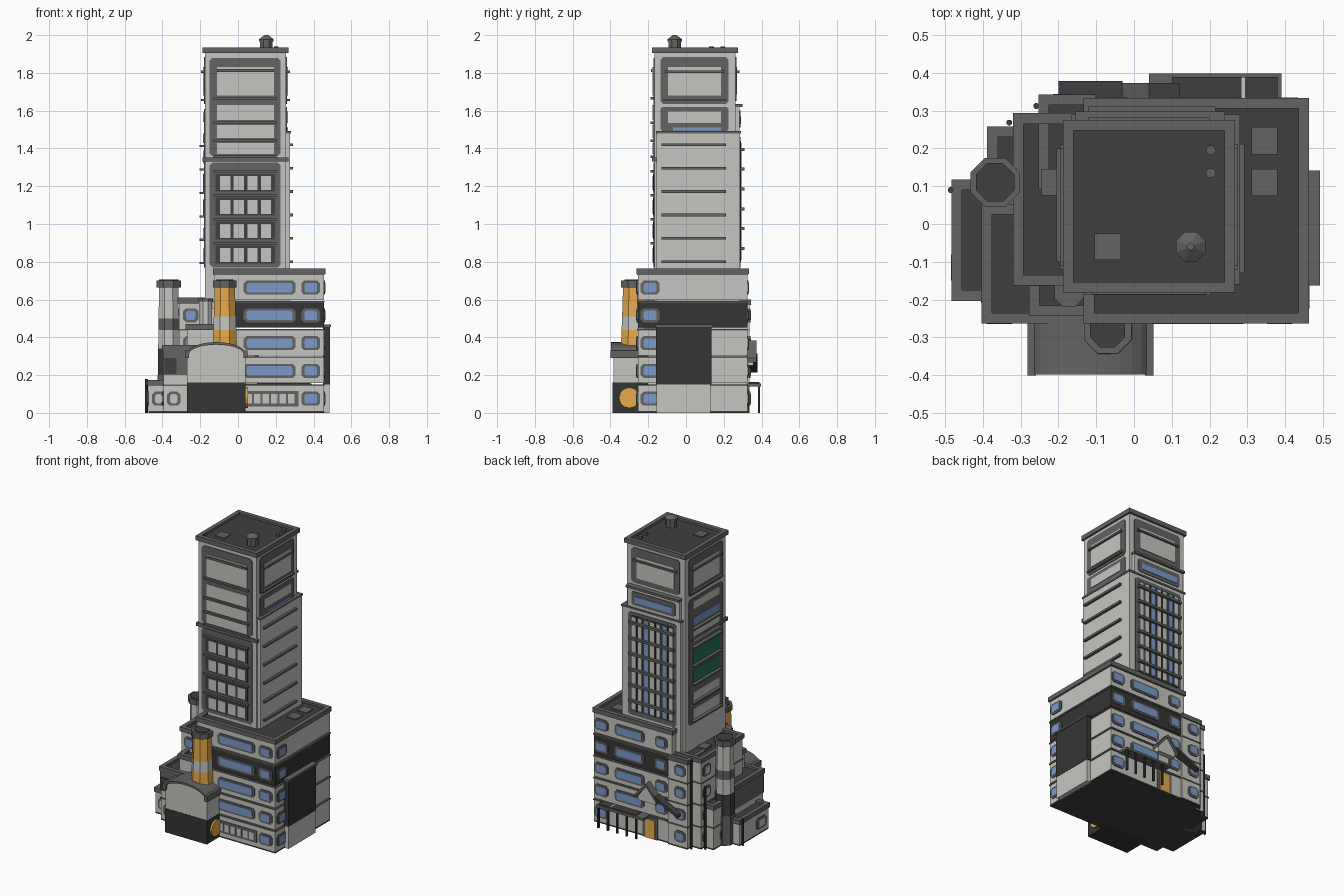
import bpy, bmesh, math
from mathutils import Matrix

if "Cube" in bpy.data.objects:
    bpy.data.objects.remove(bpy.data.objects["Cube"])


def material(name, r, g, b):
    m = bpy.data.materials.new(name)
    m.use_nodes = True
    m.diffuse_color = (r, g, b, 1)
    m.node_tree.nodes["Principled BSDF"].inputs["Base Color"].default_value = (r, g, b, 1)
    return m


LIGHT = material("light concrete", .56, .56, .53)
MID = material("grey trim", .125, .125, .125)
DARK = material("dark roofing", .05, .05, .05)
BLACK = material("charcoal cladding", .035, .035, .035)
BLUE = material("blue glass", .2, .32, .6)
GREEN = material("green glass", .02, .17, .1)
ORANGE = material("orange paint", .8, .4, .07)


class Part:
    """Collects solids in one mesh and turns them into a named object."""

    def __init__(self, name):
        self.name, self.bm, self.mats = name, bmesh.new(), []

    def paint(self, faces, mat):
        if mat not in self.mats:
            self.mats.append(mat)
        for f in faces:
            f.material_index = self.mats.index(mat)

    def box(self, x0, x1, y0, y1, z0, z1, mat):
        place = Matrix.Translation(((x0 + x1) / 2, (y0 + y1) / 2, (z0 + z1) / 2))
        size = Matrix.Diagonal((x1 - x0, y1 - y0, z1 - z0, 1))
        made = bmesh.ops.create_cube(self.bm, size=1, matrix=place @ size)
        self.paint({f for v in made["verts"] for f in v.link_faces}, mat)

    def cone(self, x, y, z0, z1, r0, r1, mat, sides=8):
        place = Matrix.Translation((x, y, (z0 + z1) / 2)) @ Matrix.Rotation(math.pi / sides, 4, "Z")
        made = bmesh.ops.create_cone(self.bm, cap_ends=True, segments=sides, radius1=r0,
                                     radius2=r1, depth=z1 - z0, matrix=place)
        self.paint({f for v in made["verts"] for f in v.link_faces}, mat)

    def prism(self, side, plane, outline, depth, mat):
        """Extrude a (u, z) outline outward from a wall plane."""
        sign = 1 if side in ("back", "left") else -1

        def at(u, z, d):
            p = plane + sign * d
            return (u, p, z) if side in ("front", "back") else (p, u, z)
        lo = [self.bm.verts.new(at(u, z, 0)) for u, z in outline]
        hi = [self.bm.verts.new(at(u, z, depth)) for u, z in outline]
        faces = [self.bm.faces.new(lo), self.bm.faces.new(hi)]
        for i in range(len(lo)):
            j = i - 1
            faces.append(self.bm.faces.new((lo[j], lo[i], hi[i], hi[j])))
        self.paint(faces, mat)

    def plate(self, side, plane, u0, u1, z0, z1, mat, depth=.005, cut=0.0):
        if cut:
            outline = [(u0 + cut, z0), (u1 - cut, z0), (u1, z0 + cut), (u1, z1 - cut),
                       (u1 - cut, z1), (u0 + cut, z1), (u0, z1 - cut), (u0, z0 + cut)]
        else:
            outline = [(u0, z0), (u1, z0), (u1, z1), (u0, z1)]
        self.prism(side, plane, outline, depth, mat)

    def window(self, side, plane, u0, u1, z, glass=BLUE):
        self.plate(side, plane, u0, u1, z - .037, z + .037, MID, .006, .015)
        self.plate(side, plane, u0 + .016, u1 - .016, z - .025, z + .025, glass, .009, .008)

    def roof(self, x0, x1, y0, y1, z, rim=.028, height=.03):
        """Raised parapet around a sunken dark deck."""
        self.box(x0 + rim, x1 - rim, y0 + rim, y1 - rim, z - height, z - height / 2, DARK)
        for a, b in ((x0, x0 + rim), (x1 - rim, x1)):
            self.box(a, b, y0, y1, z - height, z, MID)
        for a, b in ((y0, y0 + rim), (y1 - rim, y1)):
            self.box(x0 + rim, x1 - rim, a, b, z - height, z, MID)

    def finish(self):
        bmesh.ops.recalc_face_normals(self.bm, faces=self.bm.faces)
        mesh = bpy.data.meshes.new(self.name)
        self.bm.to_mesh(mesh)
        self.bm.free()
        for m in self.mats:
            mesh.materials.append(m)
        bpy.context.collection.objects.link(bpy.data.objects.new(self.name, mesh))


# Podium: five floors, the fourth one dark
LEFT, RIGHT, FRONT, BACK = -.125, .455, -.255, .325
STOREY = .147
podium = Part("podium")
podium.box(LEFT, RIGHT, FRONT, BACK, 0, .01, DARK)
for floor in range(5):
    z = floor * STOREY
    podium.box(LEFT, RIGHT, FRONT, BACK, z + .01, z + STOREY, BLACK if floor == 3 else LIGHT)
    podium.box(LEFT - .004, RIGHT + .004, FRONT - .004, BACK + .004,
               z + STOREY - .004, z + STOREY + .004, MID)
    mid = z + .075
    if floor:
        podium.window("front", FRONT, .03, .305, mid)
        podium.window("back", BACK, .08, .3, mid)
        podium.window("back", BACK, -.09, 0, mid)
    for side, plane, u in (("front", FRONT, .335), ("left", RIGHT, -.24), ("back", BACK, .35)):
        podium.window(side, plane, u, u + .1, mid)
podium.plate("front", FRONT, .03, .32, .035, .115, MID, .005)
for i in range(6):
    u = .04 + i * .045
    podium.plate("front", FRONT, u, u + .033, .05, .1, LIGHT, .008)
podium.roof(LEFT - .008, RIGHT + .008, FRONT - .008, BACK + .008, .765)
for y in (.11, .22):
    podium.box(.31, .38, y - .036, y + .036, .74, .757, MID)
podium.finish()

# Side bay on the podium
bay = Part("side_bay")
bay.box(.45, .484, -.155, .13, 0, .15, LIGHT)
bay.box(.45, .486, -.16, .135, .15, .46, BLACK)
bay.box(.45, .492, -.163, .142, .455, .468, MID)
bay.finish()

# Tower body with its wider lower shell and rear step
tower = Part("tower")
tower.box(-.175, .255, -.168, .262, .55, 1.91, LIGHT)
tower.box(-.16, .276, -.156, .285, .55, 1.48, LIGHT)
tower.box(-.165, .28, -.16, .29, 1.48, 1.492, MID)
tower.box(-.15, .235, .25, .283, 1.48, 1.62, LIGHT)
tower.box(-.155, .24, .25, .298, 1.62, 1.635, MID)
tower.box(-.187, .267, -.18, .2, 1.33, 1.352, MID)
tower.roof(-.188, .267, -.181, .275, 1.935)
tower.box(-.105, -.035, -.095, -.025, 1.91, 1.927, MID)
tower.finish()

# Front wall of the tower
front = Part("tower_front")
WALL = -.168
front.plate("front", WALL, -.15, .225, 1.36, 1.88, MID, .005, .015)
front.plate("front", WALL, -.15, .225, .77, 1.325, MID, .005, .015)
for z0, z1 in ((1.68, 1.83), (1.55, 1.63), (1.455, 1.525), (1.37, 1.43)):
    front.plate("front", WALL, -.11, .19, z0, z1, LIGHT, .009)
    front.box(-.13, .205, WALL - .02, WALL, z0 - .02, z0 - .008, MID)
front.box(-.11, .19, WALL - .018, WALL, 1.805, 1.82, MID)
for row in range(4):
    z = .8 + row * .127
    front.plate("front", WALL, -.12, .195, z - .01, z + .085, DARK, .007)
    for i in range(4):
        u = -.095 + i * .072
        front.plate("front", WALL, u, u + .055, z, z + .072, LIGHT, .009)
    front.box(-.13, .205, WALL - .02, WALL, z + .092, z + .104, MID)
front.finish()

# Side walls of the tower: plain railed wall, and glazed wall opposite
sides = Part("tower_sides")
for side, plane in (("left", .255), ("right", -.175)):
    sides.plate(side, plane, -.135, .225, 1.635, 1.885, MID, .005, .015)
    sides.plate(side, plane, -.095, .185, 1.68, 1.83, LIGHT, .009)
    sides.box(plane - .02, plane + .02, -.11, .2, 1.8, 1.812, MID)
    sides.box(plane - .02, plane + .02, -.12, .21, 1.65, 1.662, MID)
sides.plate("left", .255, -.135, .225, 1.492, 1.62, MID, .005, .01)
sides.plate("left", .255, -.095, .185, 1.535, 1.595, LIGHT, .009)
sides.plate("left", .255, -.07, .185, 1.496, 1.51, BLUE, .009)
sides.plate("right", -.175, -.135, .225, .77, 1.61, MID, .005, .015)
for z0, z1, mat in ((1.54, 1.59, LIGHT), (1.43, 1.48, BLUE), (1.32, 1.39, LIGHT),
                    (1.165, 1.265, GREEN), (1.04, 1.13, GREEN), (.92, .98, LIGHT), (.8, .87, LIGHT)):
    sides.plate("right", -.175, -.095, .185, z0, z1, mat, .009)
for i in range(6):
    z = .8 + i * .124
    sides.box(.27, .292, -.13, .212, z - .007, z + .007, MID)
    sides.box(-.205, -.17, -.1, .2, z - .013, z - .002, MID)
sides.finish()

# Rear wall of the tower: tall glazed strips crossed by rails
rear = Part("tower_rear")
rear.plate("back", .262, -.14, .22, 1.65, 1.885, MID, .005, .015)
rear.plate("back", .262, -.1, .18, 1.685, 1.83, LIGHT, .009)
rear.box(-.12, .2, .26, .282, 1.8, 1.812, MID)
rear.plate("back", .283, -.12, .205, 1.51, 1.6, MID, .005, .01)
rear.plate("back", .283, -.095, .18, 1.53, 1.57, BLUE, .009)
rear.plate("back", .285, -.13, .23, .77, 1.46, MID, .004, .015)
for i in range(7):
    u = -.105 + i * .046
    rear.plate("back", .285, u - .008, u + .036, .8, 1.44, DARK, .006)
    rear.plate("back", .285, u, u + .028, .81, 1.43, BLUE if i in (1, 4) else LIGHT, .008)
for i in range(6):
    z = .87 + i * .105
    rear.box(-.12, .215, .28, .31, z - .008, z + .008, MID)
rear.finish()

# Roof ventilators
vents = Part("roof_vents")
vents.cone(.15, -.06, 1.91, 1.97, .036, .036, MID)
vents.cone(.15, -.06, 1.965, 1.978, .042, .042, MID)
vents.cone(.15, -.06, 1.978, 2, .042, .01, MID)
for y in (.135, .195):
    vents.cone(.203, y, 1.91, 1.94, .013, .013, MID)
vents.finish()

# Stepped annexes beside the podium
tiers = {"upper_annex": (-.312, -.1, -.155, .285, .61), "rear_annex": (-.245, -.1, .1, .335, .6),
         "front_annex": (-.27, -.1, -.235, .1, .47), "middle_annex": (-.395, -.2, -.255, .045, .36),
         "low_annex": (-.475, -.3, -.195, .11, .175), "corner_annex": (-.38, -.2, .05, .25, .3)}
for name, (x0, x1, y0, y1, top) in tiers.items():
    annex = Part(name)
    annex.box(x0, x1, y0, y1, 0, .01, DARK)
    annex.box(x0, x1, y0, y1, .01, top - .028, LIGHT)
    for floor in range(max(1, round(top / STOREY))):
        z = floor * STOREY
        if floor:
            annex.box(x0 - .004, x1, y0 - .004, y1 + .004, z - .004, z + .004, MID)
        if name == "rear_annex":
            annex.window("back", y1, -.23, -.15, z + .075)
        elif name == "upper_annex":
            annex.window("front", y0, -.29, -.21, z + .075)
            annex.window("right", x0, .19, .27, z + .075, LIGHT)
        elif name != "front_annex" and floor == 0:
            annex.window("front", y0, x0 + .02, x0 + .09, z + .075, LIGHT)
            annex.window("right", x0, y0 + .03, y0 + .13, z + .075, LIGHT)
    if name == "middle_annex":
        annex.box(x0 - .003, x1, y0 - .003, y1 + .003, .2, top - .02, MID)
        annex.plate("front", y0 - .003, x0 + .005, x0 + .07, .205, .29, DARK, .006)
    annex.roof(x0 - .008, x1, y0 - .008, y1 + .008, top)
    if name == "upper_annex":
        annex.box(-.245, -.185, .075, .145, top - .02, top - .004, MID)
    annex.finish()

# Barrel-roofed hall at the front
hall = Part("barrel_hall")
MIDDLE, HALF = -.115, .155
hall.box(MIDDLE - HALF, MIDDLE + HALF, -.388, -.2, 0, .16, BLACK)
hall.box(MIDDLE - HALF, MIDDLE + HALF, -.385, -.2, .16, .31, LIGHT)
arc = [(math.cos(math.pi * i / 12), math.sin(math.pi * i / 12)) for i in range(13)]
hall.prism("front", -.2, [(MIDDLE + HALF * c, .31 + .052 * s) for c, s in arc], .185, LIGHT)
hall.prism("front", -.2, [(MIDDLE + HALF * c, .312 + .063 * s) for c, s in arc]
           + [(MIDDLE + (HALF - .01) * c, .31 + .051 * s) for c, s in reversed(arc)], .198, MID)
for x in (MIDDLE - HALF, MIDDLE + HALF):
    hall.box(x - .011, x + .011, -.4, -.2, .29, .33, MID)
disc = [(-.3 + .055 * c, .08 + .055 * s) for c, s in
        ((math.cos(math.pi * i / 6), math.sin(math.pi * i / 6)) for i in range(12))]
hall.prism("left", MIDDLE + HALF, disc, .012, ORANGE)
hall.finish()

# Banded chimneys: each band has a bottom, top, radii and colour
stacks = {"orange_chimney": (-.07, -.28, ((.32, .44, .071, .066, ORANGE), (.44, .51, .066, .063, LIGHT),
                                         (.51, .665, .063, .058, ORANGE), (.665, .7, .068, .068, MID),
                                         (.7, .705, .05, .05, DARK))),
          "grey_chimney": (-.367, .11, ((0, .2, .064, .064, MID), (.2, .34, .062, .062, DARK),
                                       (.34, .44, .06, .059, LIGHT), (.44, .5, .059, .058, MID),
                                       (.5, .665, .058, .055, LIGHT), (.665, .7, .07, .07, MID),
                                       (.7, .705, .055, .055, DARK))),
          "small_chimney": (-.172, -.18, ((.44, .59, .037, .037, LIGHT), (.59, .605, .042, .042, MID)))}
for name, (x, y, bands) in stacks.items():
    stack = Part(name)
    for z0, z1, r0, r1, mat in bands:
        stack.cone(x, y, z0, z1, r0, r1, mat)
    stack.finish()

# Rear entrance: gable, door, sloping awning and posted canopy
entry = Part("rear_entrance")
entry.prism("back", .32, [(-.025, .25), (.105, .25), (.105, .28), (.04, .365), (-.025, .28)], .038, LIGHT)
for s in (-1, 1):
    entry.prism("back", .32, [(.04, .362), (.04, .382), (.04 + s * .08, .29), (.04 + s * .08, .268)], .053, MID)
entry.prism("back", .32, [(-.03, .295), (-.03, .315), (-.2, .235), (-.2, .215)], .058, DARK)
entry.plate("back", BACK, -.02, .09, 0, .14, MID, .006)
entry.plate("back", BACK, 0, .07, 0, .125, ORANGE, .009)
entry.box(.04, .39, .32, .398, .14, .156, MID)
entry.box(.1, .38, .33, .388, .15, .16, DARK)
entry.box(.284, .294, .33, .388, .15, .163, LIGHT)
for i in range(5):
    x = .1 + i * .07
    entry.box(x - .006, x + .006, .38, .392, 0, .14, BLACK)
entry.finish()

# Drainpipes
pipes = Part("drainpipes")
for x, y, top in ((-.485, .09, .18), (-.258, .312, .6), (-.33, .268, .42)):
    pipes.cone(x, y, 0, top, .008, .008, DARK)
pipes.finish()
